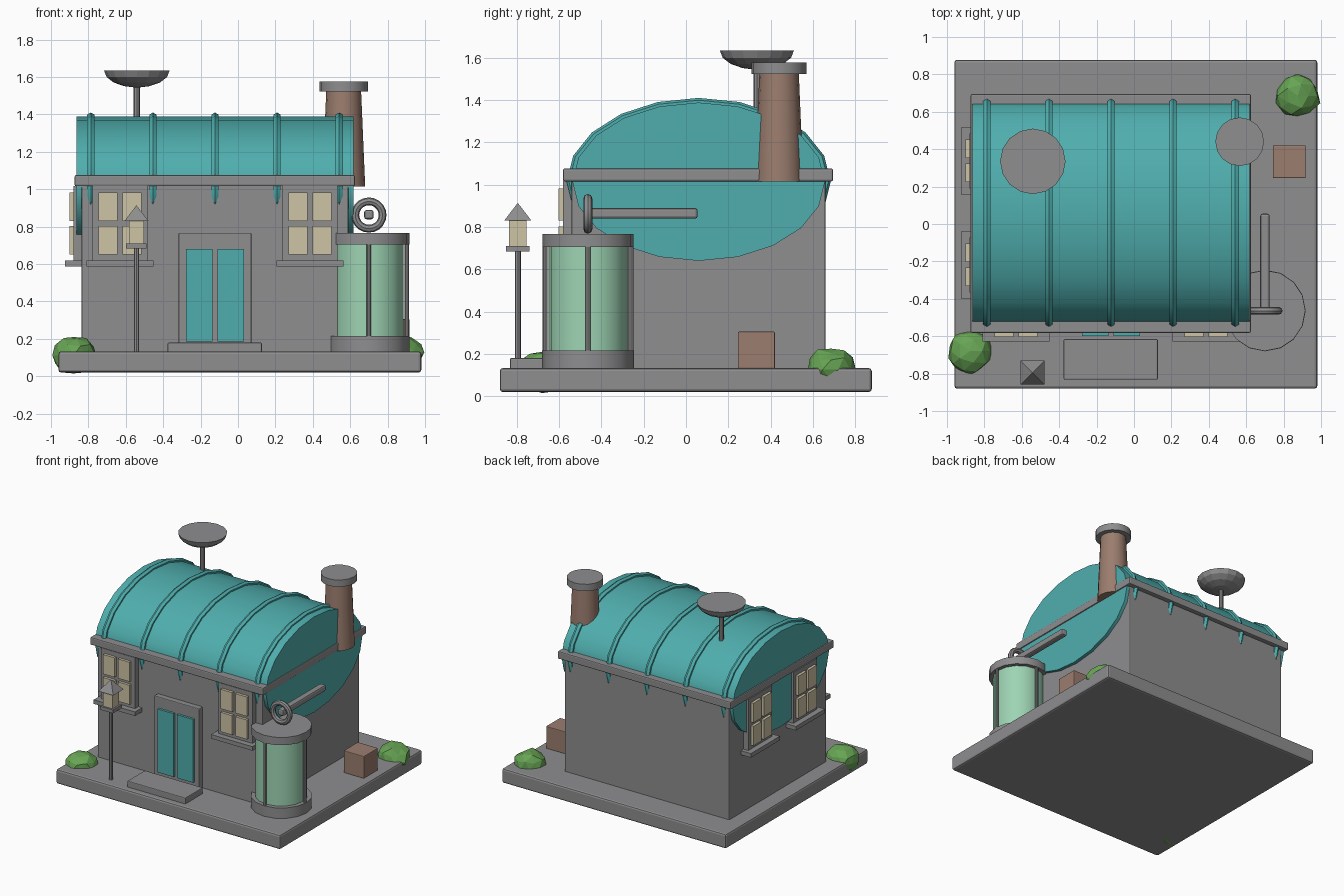
import bpy, bmesh, math, random
from mathutils import Matrix, Vector

if "Cube" in bpy.data.objects:
    bpy.data.objects.remove(bpy.data.objects["Cube"])


def material(name, r, g, b):
    m = bpy.data.materials.new(name)
    lin = [((c / 255 + 0.055) / 1.055) ** 2.4 for c in (r, g, b)]
    m.diffuse_color = (*lin, 1)
    m.use_nodes = True
    m.node_tree.nodes["Principled BSDF"].inputs["Base Color"].default_value = m.diffuse_color
    return m


GREY = material("stone grey", 142, 142, 144)
TEAL = material("roof teal", 80, 174, 174)
BROWN = material("brick brown", 155, 125, 110)
GREEN = material("leaf green", 103, 164, 84)
TAN = material("warm pane", 205, 195, 165)
MINT = material("mint glass", 158, 212, 180)


def finish(name, bm, mat, smooth=False, bevel=0):
    bmesh.ops.recalc_face_normals(bm, faces=bm.faces)
    me = bpy.data.meshes.new(name)
    bm.to_mesh(me)
    bm.free()
    me.materials.append(mat)
    ob = bpy.data.objects.new(name, me)
    bpy.context.collection.objects.link(ob)
    if bevel:
        mod = ob.modifiers.new("bevel", "BEVEL")
        mod.width = bevel
        mod.segments = 2
    if smooth:
        bpy.ops.object.select_all(action="DESELECT")
        ob.select_set(True)
        bpy.context.view_layer.objects.active = ob
        bpy.ops.object.shade_smooth_by_angle(angle=math.radians(35))
    return ob


def box(name, x, y, z, mat=GREY, bevel=0):
    """Box from (min, max) pairs."""
    bm = bmesh.new()
    size = [abs(p[1] - p[0]) for p in (x, y, z)]
    mid = [(p[0] + p[1]) / 2 for p in (x, y, z)]
    bmesh.ops.create_cube(bm, size=1, matrix=Matrix.Translation(mid) @ Matrix.Diagonal((*size, 1)))
    return finish(name, bm, mat, bevel=bevel)


def lathe(name, x, y, profile, sides, mat=GREY, turn=0.0, smooth=True):
    """Stack of (radius, z) rings with closed ends."""
    bm = bmesh.new()
    rings = []
    for r, z in profile:
        rings.append([bm.verts.new((x + r * math.cos(turn + math.tau * i / sides),
                                    y + r * math.sin(turn + math.tau * i / sides), z))
                      for i in range(sides)])
    for a, b in zip(rings, rings[1:]):
        for i in range(sides):
            j = (i + 1) % sides
            bm.faces.new((a[i], a[j], b[j], b[i]))
    bm.faces.new(rings[0])
    bm.faces.new(rings[-1])
    return finish(name, bm, mat, smooth)


def ring(name, centre, axis, ru, rz, minor, sides, minor_sides, mat):
    """Elliptical torus standing upright, with its axis along x or y."""
    bm = bmesh.new()
    loops = []
    for i in range(sides):
        a = math.tau * i / sides
        loop = []
        for k in range(minor_sides):
            b = math.tau * k / minor_sides
            d = minor * math.cos(b)
            u, w, v = (ru + d) * math.cos(a), (rz + d) * math.sin(a), minor * math.sin(b)
            p = (v, u, w) if axis == "x" else (u, v, w)
            loop.append(bm.verts.new(Vector(centre) + Vector(p)))
        loops.append(loop)
    for i in range(sides):
        a, b = loops[i], loops[(i + 1) % sides]
        for k in range(minor_sides):
            m = (k + 1) % minor_sides
            bm.faces.new((a[k], a[m], b[m], b[k]))
    return finish(name, bm, mat, True)


CX, CY = -0.123, 0.06  # house centre

# Ground slab and house walls
box("base_slab", (-0.96, 0.98), (-0.88, 0.878), (0.02, 0.133), bevel=0.014)
box("walls", (-0.837, 0.591), (-0.54, 0.66), (0.12, 1.03), bevel=0.008)

# Barrel roof, ribs and eave band
bm = bmesh.new()
bmesh.ops.create_cone(bm, cap_ends=True, segments=20, radius1=1, radius2=1, depth=1.48,
                      matrix=Matrix.Translation((CX, CY, 1.014)) @ Matrix.Diagonal((1, 0.597, 0.374, 1))
                      @ Matrix.Rotation(math.pi / 2, 4, "Y"))
finish("barrel_roof", bm, TEAL, True)
for i in range(5):
    ring("roof_rib", (CX + (i - 2) * 0.332, CY, 1.014), "x", 0.602, 0.374, 0.022, 20, 6, TEAL)
box("eave_band", (-0.873, 0.625), (-0.582, 0.695), (1.016, 1.076), bevel=0.008)


# Windows: local u runs along the wall, d is distance out of it
def window(place):
    place("window_frame", (-0.147, 0.147), (-0.01, 0.042), (0.615, 1.018), GREY)
    for s in (-1, 1):
        for z in (0.65, 0.83):
            place("window_pane", sorted((s * 0.014, s * 0.114)), (0.03, 0.063), (z, z + 0.152), TAN)
    place("window_sill", (-0.179, 0.179), (-0.01, 0.087), (0.588, 0.62), GREY)


for s in (-1, 1):
    wx, wy = CX + s * 0.508, CY + s * 0.278
    window(lambda n, u, d, z, m: box("front_" + n, (wx + u[0], wx + u[1]),
                                     (-0.54 - d[1], -0.54 - d[0]), z, m))
    window(lambda n, u, d, z, m: box("side_" + n, (-0.837 - d[1], -0.837 - d[0]),
                                     (wy + u[0], wy + u[1]), z, m))

# Double door and step
box("door_frame", (CX - 0.195, CX + 0.195), (-0.582, -0.53), (0.13, 0.767), bevel=0.006)
for s in (-1, 1):
    box("door_leaf", sorted((CX + s * 0.014, CX + s * 0.154)), (-0.6, -0.56), (0.185, 0.68), TEAL)
box("door_step", (-0.376, 0.127), (-0.832, -0.615), (0.125, 0.18), bevel=0.006)

# Chimney
lathe("chimney", 0.565, 0.44, [(0.115, 1.015), (0.093, 1.53)], 16, BROWN)
lathe("chimney_cap", 0.565, 0.44, [(0.13, 1.523), (0.13, 1.577)], 16)

# Roof dish on a mast
lathe("dish_mast", -0.541, 0.335, [(0.017, 1.3), (0.017, 1.56)], 8)
bowl = [(0.175 * math.cos(a), 1.634 - 0.09 * math.sin(a))
        for a in (math.radians(22.5 * i) for i in range(4))]
lathe("dish", -0.541, 0.335, [(0.012, 1.544)] + bowl[::-1], 16, smooth=False)

# Glass tank with rings and posts
TX, TY = 0.7, -0.463
lathe("tank_base", TX, TY, [(0.218, 0.125), (0.218, 0.215)], 16)
lathe("tank_glass", TX, TY, [(0.186, 0.2), (0.186, 0.72)], 16, MINT)
lathe("tank_lid", TX, TY, [(0.216, 0.705), (0.216, 0.766)], 16)
for i in range(4):
    a = i * math.pi / 2
    lathe("tank_post", TX + 0.203 * math.cos(a), TY + 0.203 * math.sin(a),
          [(0.012, 0.2), (0.012, 0.72)], 8)

# Feed pipe and valve wheel
box("feed_pipe", (TX - 0.025, TX + 0.025), (-0.475, 0.055), (0.839, 0.889), bevel=0.012)
ring("valve_wheel", (TX, -0.464, 0.862), "y", 0.073, 0.073, 0.021, 20, 8, GREY)

# Lamp post
LX, LY, Q = -0.543, -0.795, math.pi / 4
lathe("lamp_post", LX, LY, [(0.014, 0.12), (0.014, 0.7)], 8)
box("lamp_tray", (LX - 0.055, LX + 0.055), (LY - 0.055, LY + 0.055), (0.684, 0.711))
box("lamp_light", (LX - 0.041, LX + 0.041), (LY - 0.041, LY + 0.041), (0.705, 0.835), TAN)
lathe("lamp_roof", LX, LY, [(0.091, 0.83), (0.002, 0.912)], 4, turn=Q, smooth=False)

# Crate
box("crate", (0.742, 0.918), (0.245, 0.42), (0.13, 0.305), BROWN, bevel=0.005)

# Corner bushes
random.seed(4)
for x, y, z in ((-0.878, -0.68, 0.112), (0.875, 0.685, 0.126)):
    bm = bmesh.new()
    bmesh.ops.create_icosphere(bm, subdivisions=2, radius=1)
    for v in bm.verts:
        v.co *= random.uniform(0.88, 1.06)
    bmesh.ops.transform(bm, verts=bm.verts,
                        matrix=Matrix.Translation((x, y, z)) @ Matrix.Diagonal((0.122, 0.122, 0.105, 1)))
    finish("bush", bm, GREEN)
